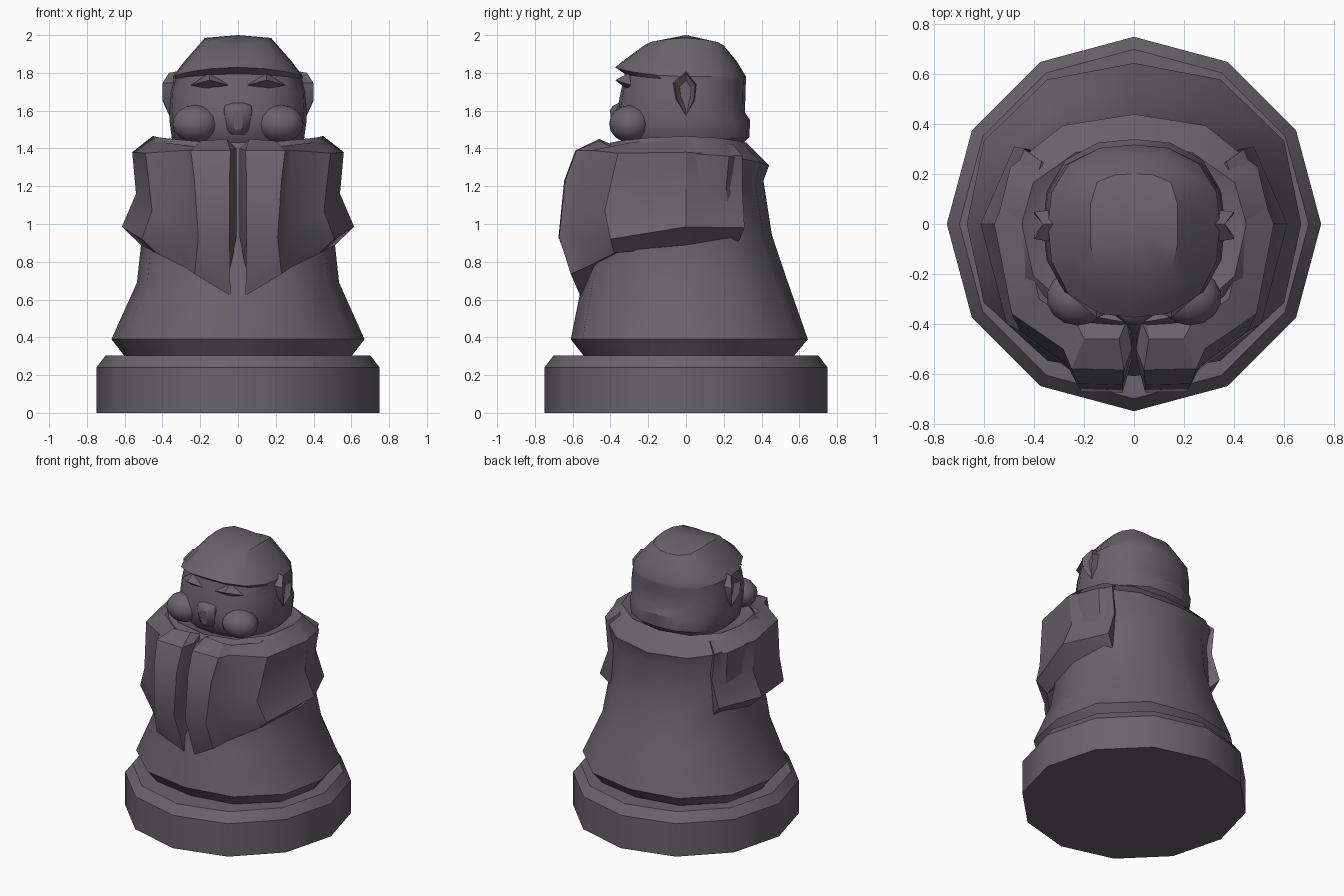
import bpy, bmesh, math

if "Cube" in bpy.data.objects:
    bpy.data.objects.remove(bpy.data.objects["Cube"])

stone = bpy.data.materials.new("dark grey stone")
stone.diffuse_color = (0.14, 0.126, 0.146, 1)
stone.use_nodes = True
stone.node_tree.nodes["Principled BSDF"].inputs["Base Color"].default_value = stone.diffuse_color


def finish(name, verts, faces, mirror=False, angle=35):
    """Make an object from points and faces, optionally mirrored in x."""
    mesh = bpy.data.meshes.new(name)
    mesh.from_pydata(verts, [], faces)
    bm = bmesh.new()
    bm.from_mesh(mesh)
    bmesh.ops.recalc_face_normals(bm, faces=bm.faces)
    bm.to_mesh(mesh)
    bm.free()
    mesh.materials.append(stone)
    ob = bpy.data.objects.new(name, mesh)
    bpy.context.collection.objects.link(ob)
    if mirror:
        ob.modifiers.new("mirror", 'MIRROR').use_mirror_merge = False
    bpy.ops.object.select_all(action='DESELECT')
    ob.select_set(True)
    bpy.context.view_layer.objects.active = ob
    bpy.ops.object.shade_smooth_by_angle(angle=math.radians(angle))
    return ob


def ring(n, zs, zf, zb, rx, yf, yb, p=2.0, yc=0.0):
    """Superellipse ring with its own side, front and back heights."""
    pts = []
    for i in range(n):
        a = 2 * math.pi * i / n
        c, s = math.cos(a), math.sin(a)
        k = (abs(c) ** p + abs(s) ** p) ** (-1 / p)
        depth = (yb - yc) if s > 0 else (yc - yf)
        z = zs + ((zb if s > 0 else zf) - zs) * s * s
        pts.append((rx * c * k, yc + depth * s * k, z))
    return pts


def skin(name, loops, tip=None, **kw):
    """Join equal closed loops, capping the ends (or fanning to a tip)."""
    n = len(loops[0])
    verts = [v for l in loops for v in l]
    faces = [(j * n + i, j * n + (i + 1) % n, (j + 1) * n + (i + 1) % n, (j + 1) * n + i)
             for j in range(len(loops) - 1) for i in range(n)]
    faces.append(tuple(range(n)))
    last = (len(loops) - 1) * n
    if tip:
        verts.append(tip)
        faces += [(last + i, last + (i + 1) % n, len(verts) - 1) for i in range(n)]
    else:
        faces.append(tuple(range(last, last + n)))
    return finish(name, verts, faces, **kw)


# plinth
skin("plinth", [ring(12, z, z, z, r, -r, r) for z, r in
                ((0, .75), (.24, .75), (.305, .70))])

# robe
robe = [(.30, .30, .30, .60, -.54, .57), (.39, .39, .39, .67, -.61, .645),
        (.69, .69, .69, .535, -.55, .54), (.92, .92, .94, .51, -.49, .455),
        (1.18, 1.18, 1.23, .53, -.46, .41), (1.375, 1.37, 1.31, .552, -.44, .44),
        (1.465, 1.43, 1.43, .45, -.40, .32), (1.42, 1.40, 1.40, .36, -.34, .27)]
skin("robe", [ring(12, *r, p=2.3) for r in robe])

# sleeves: each column runs from the top inner edge down to the under edge
columns = [
    [(.37, .25, 1.42), (.44, .30, 1.36), (.42, .30, 1.16), (.48, .31, .98), (.42, .28, .91)],
    [(.45, 0, 1.467), (.56, 0, 1.38), (.54, 0, 1.16), (.615, 0, .985), (.51, 0, .885)],
    [(.38, -.30, 1.43), (.49, -.36, 1.375), (.455, -.43, 1.07), (.51, -.40, .92), (.43, -.38, .845)],
    [(.23, -.40, 1.41), (.285, -.50, 1.39), (.265, -.57, 1.20), (.25, -.59, .93), (.28, -.53, .77)],
    [(.20, -.46, 1.44), (.25, -.58, 1.39), (.23, -.64, 1.23), (.21, -.672, .93), (.23, -.61, .735)],
    [(.06, -.46, 1.45), (.04, -.585, 1.39), (.045, -.645, 1.23), (.045, -.675, .93), (.04, -.56, .62)],
    [(.03, -.39, 1.42), (.008, -.50, 1.40), (.008, -.52, 1.20), (.008, -.54, .93), (.06, -.50, .67)],
]
skin("sleeve", [col + [(col[4][0] * .85, col[4][1] * .72, col[4][2] + .06),
                       (col[0][0] * .75, col[0][1] * .75, col[0][2] - .08)]
                for col in columns], mirror=True, angle=28)

# head, with the brow overhang built into its profile
head = [(1.39, 1.39, 1.39, .30, -.29, .26, 2.4), (1.45, 1.45, 1.46, .35, -.35, .335, 2.5),
        (1.54, 1.54, 1.55, .362, -.37, .34, 2.5), (1.60, 1.60, 1.59, .365, -.365, .312, 2.5),
        (1.70, 1.70, 1.70, .36, -.345, .315, 2.5), (1.765, 1.795, 1.76, .345, -.325, .317, 2.5),
        (1.78, 1.83, 1.78, .345, -.375, .318, 2.5), (1.86, 1.87, 1.86, .285, -.325, .27, 2.6),
        (1.985, 1.945, 1.94, .175, -.215, .20, 4.0)]
skin("head", [ring(16, *r) for r in head], tip=(0, 0, 2.0))

# muzzle
muzzle = [(1.475, .045, -.37), (1.50, .065, -.395), (1.60, .085, -.405),
          (1.625, .08, -.39), (1.65, .05, -.34)]
skin("muzzle", [ring(10, z, z, z, rx, yf, -.25, 2.5, -.31) for z, rx, yf in muzzle])

# cheeks
bm = bmesh.new()
bmesh.ops.create_uvsphere(bm, u_segments=14, v_segments=8, radius=1)
for v in bm.verts:
    v.co = (.225 + .125 * v.co.x, -.295 + .112 * v.co.y, 1.53 + .10 * v.co.z)
finish("cheek", [tuple(v.co) for v in bm.verts],
       [[v.index for v in f.verts] for f in bm.faces], mirror=True)
bm.free()

# eyelids: a lip overhanging a narrow slit
finish("eyelid", [(.05, -.34, 1.735), (.15, -.375, 1.762), (.25, -.29, 1.735),
                  (.15, -.30, 1.80), (.15, -.315, 1.715)],
       [(0, 1, 3), (1, 2, 3), (0, 4, 1), (1, 4, 2), (0, 3, 4), (2, 4, 3)], mirror=True, angle=20)

# ears: pointed rim around a sunken hollow
outline = [(0, 1.81), (-.075, 1.75), (-.06, 1.66), (0, 1.565), (.05, 1.65), (.06, 1.74)]
root = [(.31, y, z) for y, z in outline]
rim = [(.365 if i in (0, 3) else .40, y * .8, 1.69 + (z - 1.69) * .92)
       for i, (y, z) in enumerate(outline)]
hollow = [(.36, y * .45, 1.69 + (z - 1.69) * .6) for y, z in outline]
skin("ear", [root, rim, hollow], mirror=True, angle=25)
